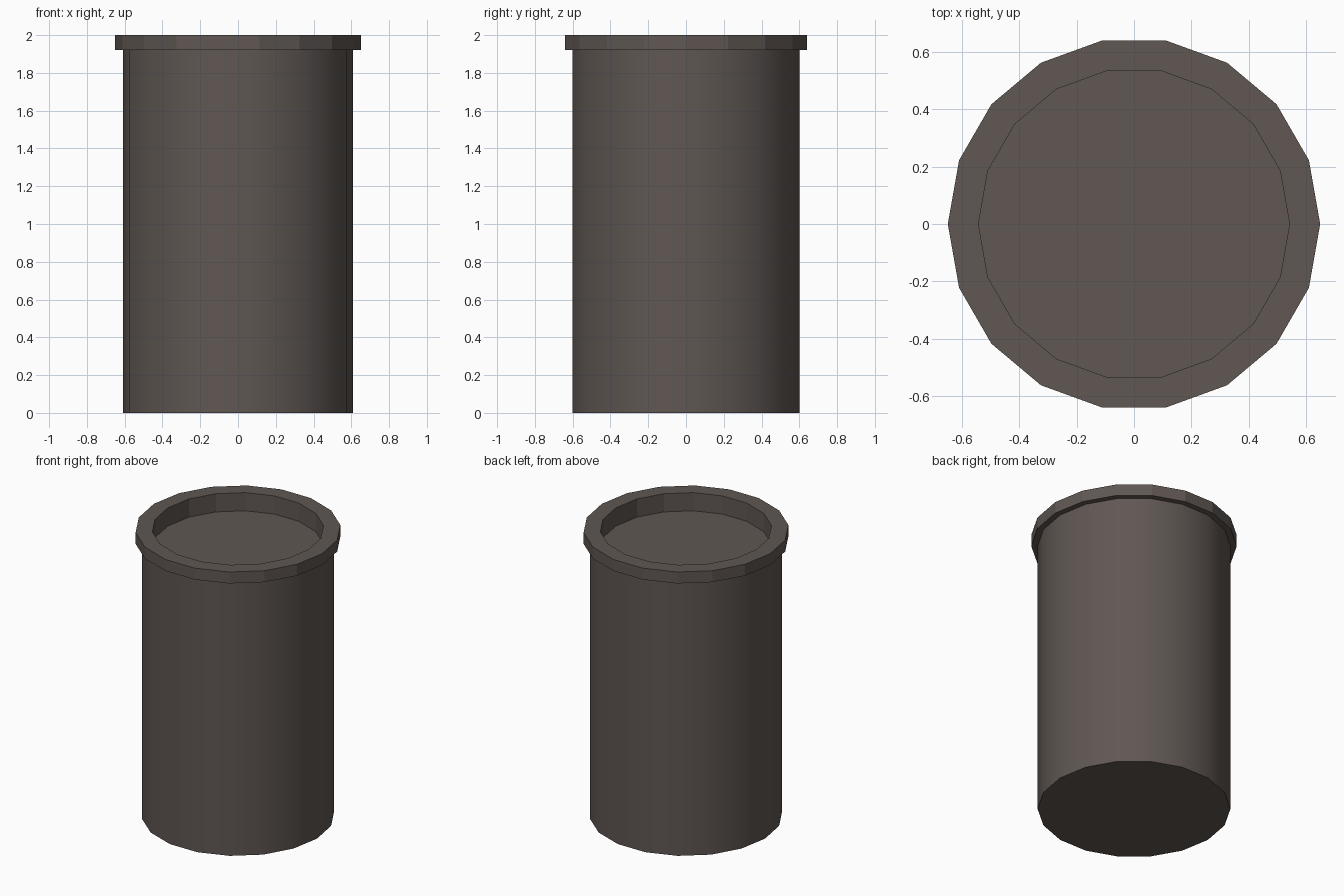
import bpy, bmesh, math

if "Cube" in bpy.data.objects:
    bpy.data.objects.remove(bpy.data.objects["Cube"])

SIDES = 18

mat = bpy.data.materials.new("dark warm grey")
mat.diffuse_color = (0.115, 0.095, 0.086, 1)
mat.use_nodes = True
mat.node_tree.nodes["Principled BSDF"].inputs["Base Color"].default_value = mat.diffuse_color


def lathe(name, profile, smooth_rows=()):
    """Spin (radius, z) points round z; the first and last rings are capped."""
    bm = bmesh.new()
    rings = []
    for r, z in profile:
        rings.append([bm.verts.new((r * math.cos(2 * math.pi * i / SIDES),
                                    r * math.sin(2 * math.pi * i / SIDES), z))
                      for i in range(SIDES)])
    for row, (a, b) in enumerate(zip(rings, rings[1:])):
        for i in range(SIDES):
            j = (i + 1) % SIDES
            f = bm.faces.new((a[i], a[j], b[j], b[i]))
            f.smooth = row in smooth_rows
    bm.faces.new(rings[0][::-1])
    bm.faces.new(rings[-1])
    bm.normal_update()
    # keep every rim between wall and flat face crisp
    for e in bm.edges:
        if len(e.link_faces) == 2 and e.calc_face_angle(0) > math.radians(40):
            e.smooth = False
    mesh = bpy.data.meshes.new(name)
    bm.to_mesh(mesh)
    bm.free()
    mesh.materials.append(mat)
    ob = bpy.data.objects.new(name, mesh)
    bpy.context.collection.objects.link(ob)
    return ob


# Smooth barrel, overhanging flat-faced lip, and recessed top
lathe("barrel_with_lip", [
    (0.61, 0.0), (0.61, 1.92),      # barrel wall
    (0.65, 1.92), (0.65, 2.0),      # lip
    (0.543, 2.0), (0.543, 1.873),   # recess wall down to the floor
], smooth_rows=(0,))
